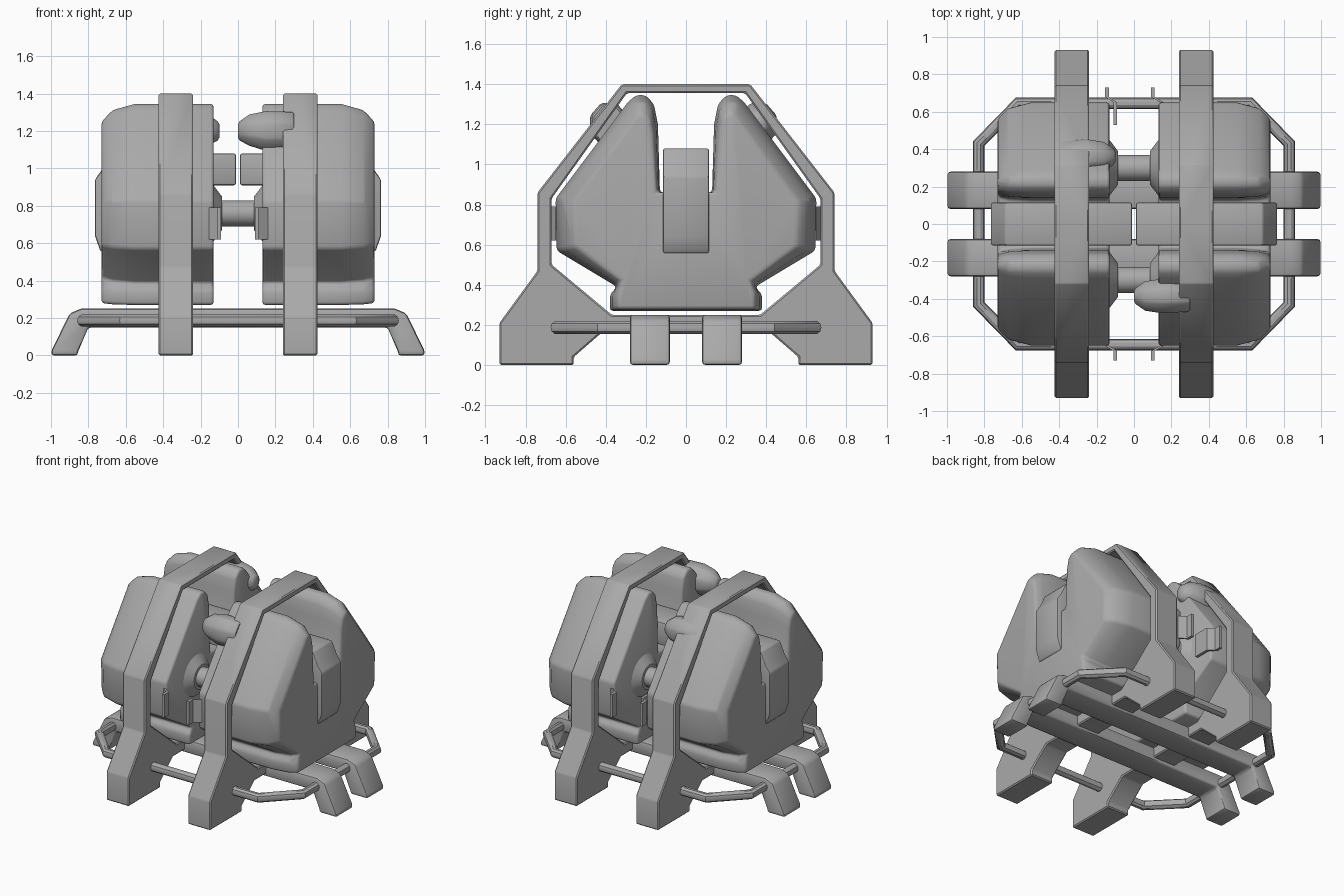
import bpy, bmesh, math
from mathutils import Vector

cube = bpy.data.objects.get("Cube")
if cube:
    bpy.data.objects.remove(cube, do_unlink=True)

grey = bpy.data.materials.new("plain_grey")
grey.use_nodes = True
colour = (0.4, 0.4, 0.4, 1)
grey.diffuse_color = colour
grey.node_tree.nodes["Principled BSDF"].inputs["Base Color"].default_value = colour


def finish(obj, bevel=0.0, segments=1, angle=35):
    """Material, optional edge bevel and smooth shading with sharp edges."""
    obj.data.materials.clear()
    obj.data.materials.append(grey)
    bpy.ops.object.select_all(action="DESELECT")
    obj.select_set(True)
    bpy.context.view_layer.objects.active = obj
    if bevel:
        mod = obj.modifiers.new("soft_edges", "BEVEL")
        mod.width, mod.segments = bevel, segments
        mod.limit_method, mod.angle_limit = "ANGLE", math.radians(30)
        bpy.ops.object.modifier_apply(modifier=mod.name)
    bpy.ops.object.shade_smooth_by_angle(angle=math.radians(angle))


def loft(name, sections, mirror="", **look):
    """Skin matching closed sections, cap the ends, mirror about x and/or y."""
    bm = bmesh.new()
    rings = [[bm.verts.new(p) for p in s] for s in sections]

    def face(verts):
        # leave faces on a mirror plane open
        for axis in mirror:
            if all(abs(v.co["xyz".index(axis)]) < 1e-5 for v in verts):
                return
        bm.faces.new(verts)

    for a, b in zip(rings, rings[1:]):
        for i in range(len(a)):
            j = (i + 1) % len(a)
            face([a[i], a[j], b[j], b[i]])
    face(rings[0])
    face(rings[-1])
    for axis in mirror:
        flip = Vector([-1 if c == axis else 1 for c in "xyz"])
        copy = bmesh.ops.duplicate(bm, geom=bm.verts[:] + bm.edges[:] + bm.faces[:])
        for v in [g for g in copy["geom"] if isinstance(g, bmesh.types.BMVert)]:
            v.co = v.co * flip
        bmesh.ops.remove_doubles(bm, verts=bm.verts[:], dist=1e-4)
    bmesh.ops.recalc_face_normals(bm, faces=bm.faces[:])
    mesh = bpy.data.meshes.new(name)
    bm.to_mesh(mesh)
    bm.free()
    obj = bpy.data.objects.new(name, mesh)
    bpy.context.collection.objects.link(obj)
    finish(obj, **look)
    return obj


def at_x(x, profile):
    return [(x, y, z) for y, z in profile]


def at_y(y, profile):
    return [(x, y, z) for x, z in profile]


def oval(x, y, z, ry, rz, n):
    turns = [2 * math.pi * (i + 0.5) / n for i in range(n)]
    return [(x, y + ry * math.cos(t), z + rz * math.sin(t)) for t in turns]


# Two arched frames with splayed legs and a low crossbar
outside = [(0, 1.4), (.32, 1.4), (.74, .86), (.74, .47), (.93, .21), (.93, 0),
           (.56, 0), (.56, .04), (.41, .17), (0, .17)]
inside = [(0, .25), (.37, .25), (.67, .5), (.67, .83), (.295, 1.355), (0, 1.355)]
loft("arched_frames", [at_x(.24, outside + inside), at_x(.425, outside + inside)],
     "yx", bevel=.008)

# Pair of forked shells, tapering toward their outer faces
full = [(0, .27), (.38, .27), (.38, .35), (.345, .39), (.645, .57), (.65, .83),
        (.29, 1.31), (.25, 1.345), (.2, 1.345), (.16, 1.3), (.14, 1.2),
        (.13, .86), (0, .86)]
end = [(0, .28), (.34, .28), (.34, .36), (.32, .42), (.55, .59), (.56, .82),
       (.26, 1.22), (.24, 1.25), (.21, 1.25), (.18, 1.22), (.165, 1.15),
       (.15, .86), (0, .86)]
middle = [Vector(a).lerp(Vector(b), .35) for a, b in zip(full, end)]
loft("forked_shells", [at_x(.13, full), at_x(.55, full), at_x(.67, middle),
                       at_x(.73, end)], "yx", bevel=.018, segments=2, angle=50)

# Hooked bars sitting in the shell notches
hook = [(.01, .91), (.01, 1.08), (.69, 1.08), (.73, .99), (.765, .94), (.765, .64),
        (.735, .555), (.6, .555), (.6, .91)]
loft("hooked_bars", [at_y(0, hook), at_y(.115, hook)], "yx", bevel=.012, segments=2)

# Side feet on beams that cross beneath the shells
foot = [(0, .25), (.84, .25), (.9, .225), (.995, .03), (1, 0), (.855, 0),
        (.855, .02), (.8, .15), (0, .15)]
loft("side_feet", [at_y(.08, foot), at_y(.28, foot)], "xy", bevel=.02, segments=2)

# Shafts with flared collars joining the shells
loft("joining_shafts", [oval(x, .3, .76, r, r, 20) for x, r in
                        ((0, .07), (.085, .07), (.085, .09), (.13, .15), (.2, .15))],
     "xy")

# Faceted lumps on the shell tips
for name, side, depth, start in (("front_lump", 1, -.385, 0), ("back_lump", -1, .36, .1)):
    loft(name, [oval(side * (start + x), depth, 1.2 + lift, ry, rz, 8) for x, lift, ry, rz in
                ((0, 0, .04, .05), (.06, .005, .085, .09), (.15, 0, .1, .115),
                 (.3, 0, .09, .11))], bevel=.01)

# Bent clips at the ends of the shells
for name, way, near, far in (("back_right_clip", 1, -.1, -.145), ("back_left_clip", 1, .15, .1),
                             ("front_right_clip", -1, -.145, -.1),
                             ("front_left_clip", -1, .15, .1)):
    path = [(near, .53), (near, .65), (far, .68), (far, .73)]
    strip = [(x - .01, y) for x, y in path] + [(x + .01, y) for x, y in reversed(path)]
    loft(name, [[(x, way * y, z) for x, y in strip] for z in (.62, .79)])

# Round guard rail encircling the base
corner = [(.83, .43), (.62, .645)]
loop = corner + [(-x, y) for x, y in reversed(corner)]
loop += [(-x, -y) for x, y in loop]
rail = bpy.data.curves.new("guard_rail", "CURVE")
rail.dimensions = "3D"
rail.bevel_depth, rail.bevel_resolution = .033, 3
line = rail.splines.new("POLY")
line.points.add(len(loop) - 1)
for point, (x, y) in zip(line.points, loop):
    point.co = (x, y, .187, 1)
line.use_cyclic_u = True
rail_object = bpy.data.objects.new("guard_rail", rail)
bpy.context.collection.objects.link(rail_object)
bpy.ops.object.select_all(action="DESELECT")
rail_object.select_set(True)
bpy.context.view_layer.objects.active = rail_object
bpy.ops.object.convert(target="MESH")
finish(bpy.context.view_layer.objects.active)
